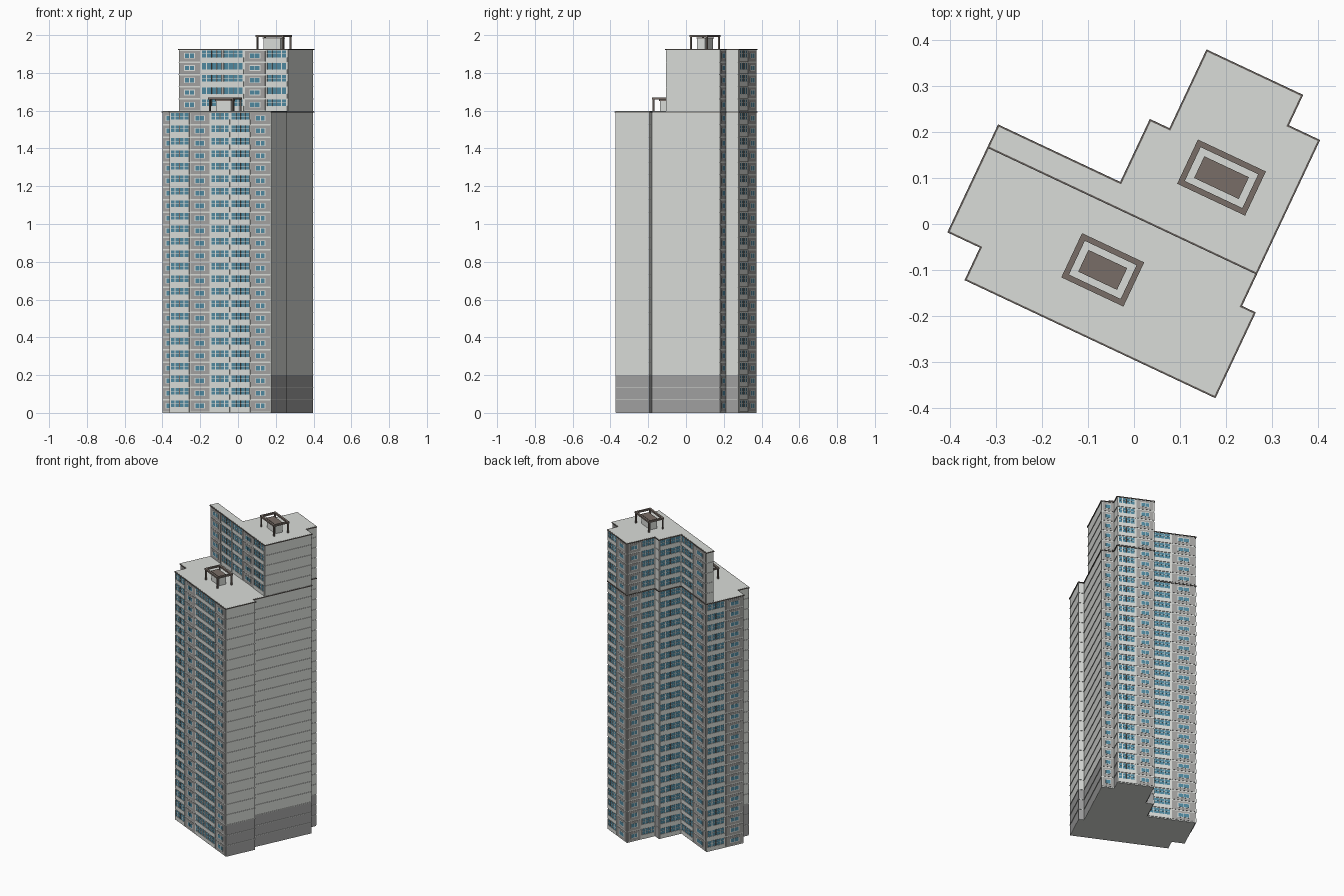
import bpy, bmesh, math
from mathutils import Vector, Matrix

if "Cube" in bpy.data.objects:
    bpy.data.objects.remove(bpy.data.objects["Cube"])

ROT = Matrix.Rotation(math.radians(-25.2), 4, 'Z')
Z_LOW, Z_TOP, Z_BASE = 1.597, 1.927, 0.2


def material(name, rgb):
    m = bpy.data.materials.new(name)
    m.diffuse_color = (*rgb, 1)
    m.use_nodes = True
    m.node_tree.nodes["Principled BSDF"].inputs["Base Color"].default_value = m.diffuse_color
    return m


LIGHT = material("light concrete", (0.70, 0.72, 0.69))
BASE = material("base grey", (0.36, 0.36, 0.36))
PANEL = material("wall panel grey", (0.37, 0.365, 0.355))
WHITE = material("window frame", (0.74, 0.75, 0.72))
GLASS = material("blue glass", (0.08, 0.25, 0.35))
DARK = material("dark coping", (0.125, 0.11, 0.10))
BROWN = material("brown metal", (0.19, 0.155, 0.135))


def finish(bm, name, mat):
    """Turn a bmesh drawn in plan axes into a rotated, coloured object."""
    bmesh.ops.recalc_face_normals(bm, faces=bm.faces)
    bm.transform(ROT)
    me = bpy.data.meshes.new(name)
    bm.to_mesh(me)
    bm.free()
    me.materials.append(mat)
    ob = bpy.data.objects.new(name, me)
    bpy.context.collection.objects.link(ob)
    return ob


def prism(name, outline, z0, z1, mat):
    bm = bmesh.new()
    face = bm.faces.new([bm.verts.new((x, y, z0)) for x, y in outline])
    new = bmesh.ops.extrude_face_region(bm, geom=[face])["geom"]
    for v in new:
        if isinstance(v, bmesh.types.BMVert):
            v.co.z = z1
    return finish(bm, name, mat)


def inset(outline, d):
    """Move every wall of a counter-clockwise right-angled plan inwards."""
    out, n = [], len(outline)
    for i in range(n):
        a, b, c = (Vector(outline[k % n]) for k in (i - 1, i, i + 1))
        t0, t1 = (b - a).normalized(), (c - b).normalized()
        out.append(b - d * (Vector((t0.y, -t0.x)) + Vector((t1.y, -t1.x))))
    return [tuple(p) for p in out]


def add_box(bm, p, t, n, s0, s1, z0, z1, d0, d1):
    """Box on a wall: s along the wall, d outwards from it."""
    v = [bm.verts.new((*(p + t * s + n * d), z))
         for z in (z0, z1) for s, d in ((s0, d0), (s1, d0), (s1, d1), (s0, d1))]
    for q in ((0, 1, 2, 3), (4, 5, 6, 7), (0, 1, 5, 4), (1, 2, 6, 5),
              (2, 3, 7, 6), (3, 0, 4, 7)):
        bm.faces.new([v[k] for k in q])


# Plan of the whole tower, and of its taller rear half
low_plan = [(0.321, -0.267), (0.321, -0.061), (0.288, -0.061), (0.288, 0.337),
            (0.213, 0.337), (0.213, 0.410), (-0.019, 0.410), (-0.019, 0.221),
            (-0.066, 0.221), (-0.066, 0.070), (-0.359, 0.070), (-0.359, -0.189),
            (-0.281, -0.189), (-0.281, -0.267)]
high_plan = [(-0.359, 0.014), (0.288, 0.014)] + low_plan[3:11]
IN = 0.005
low_core, high_core = inset(low_plan, IN), inset(high_plan, IN)

# Solid bodies, copings and roofs
prism("tower_underside", low_core, 0, 0.003, LIGHT)
prism("tower_base", low_core, 0.003, Z_BASE, BASE)
prism("tower_body", low_core, Z_BASE, Z_LOW - 0.004, LIGHT)
prism("rear_tower_body", high_core, Z_LOW - 0.004, Z_TOP - 0.004, LIGHT)
for name, plan, z in (("low_roof", low_plan, Z_LOW), ("high_roof", high_plan, Z_TOP)):
    prism(name + "_coping", plan, z - 0.006, z - 0.001, DARK)
    prism(name, inset(plan, 0.004), z - 0.005, z, LIGHT)

# Facade parts gathered by kind
parts = {"wall_panels": PANEL, "window_frames": WHITE, "window_glass": GLASS,
         "balcony_parapets": LIGHT, "balcony_posts": BROWN, "floor_seams": LIGHT}
bms = {k: bmesh.new() for k in parts}


def window_bay(p, t, n, s, w, z, h, panes):
    # grey panel with a pale joint all round, framed window in the middle
    add_box(bms["balcony_parapets"], p, t, n, s, s + w, z, z + h, 0, .001)
    add_box(bms["wall_panels"], p, t, n, s + .004, s + w - .004, z + .004, z + h - .004, 0, .003)
    fw = w * 0.5
    c = s + w / 2
    add_box(bms["window_frames"], p, t, n, c - fw / 2, c + fw / 2, z + h * .30, z + h * .76, 0, .0045)
    step = (fw - .006) / panes
    for i in range(panes):
        a = c - fw / 2 + .003 + i * step
        add_box(bms["window_glass"], p, t, n, a + .002, a + step - .002,
                z + h * .36, z + h * .70, .003, .005)


def balcony_bay(p, t, n, s, w, z, h):
    # parapet, glazing, mullions and a centre post
    add_box(bms["balcony_parapets"], p, t, n, s, s + w, z, z + h, 0, .001)
    add_box(bms["balcony_parapets"], p, t, n, s + .002, s + w - .002, z + .002, z + h * .41, 0, .005)
    add_box(bms["window_glass"], p, t, n, s + .004, s + w - .004, z + h * .41, z + h * .95, 0, .002)
    for i in range(5):
        c = s + .006 + (w - .012) * i / 4
        kind = "balcony_posts" if i == 2 else "window_frames"
        add_box(bms[kind], p, t, n, c - .0022, c + .0022, z + h * .41, z + h * .95, 0, .004)
    add_box(bms["window_frames"], p, t, n, s + .004, s + w - .004, z + h * .68, z + h * .71, 0, .0035)


def facade(a, b, bays, z0, floors, h):
    """W = window bay, B = balcony bay, s = narrow bay, - = plain wall with seams."""
    a, b = Vector(a), Vector(b)
    length = (b - a).length
    t = (b - a).normalized()
    n = Vector((t.y, -t.x))
    w = length / len(bays)
    for f in range(floors):
        z = z0 + f * h
        for i, kind in enumerate(bays):
            if kind == "B":
                balcony_bay(a, t, n, i * w, w, z, h)
            elif kind in "Ws":
                window_bay(a, t, n, i * w, w, z, h, 2 if kind == "W" else 1)
            elif f:
                add_box(bms["floor_seams"], a, t, n, 0, length, z - .002, z + .002, 0, .003)


low_bays = ["-", "-", "-", "s", "-", "BW", "WB", "-", "B", "BW", "BW", "s", "-", "BWBBW"]
high_bays = ["WBBWB", "-", "s", "-", "BW", "WB", "-", "B", "BW", "-"]
for core, bays, z0, floors, z1 in ((low_core, low_bays, 0.003, 24, Z_LOW - .006),
                                   (high_core, high_bays, Z_LOW, 5, Z_TOP - .006)):
    for i, pattern in enumerate(bays):
        facade(core[i], core[(i + 1) % len(core)], pattern, z0, floors, (z1 - z0) / floors)
for k, bm in bms.items():
    finish(bm, k, parts[k])


# Rooftop vent house under an open rectangular frame on four posts
def roof_frame(name, cx, cy, wx, wy, z0, z1):
    o, t, n = Vector((cx, cy)), Vector((1, 0)), Vector((0, 1))
    x, y, r = wx / 2, wy / 2, 0.0125
    bm = bmesh.new()
    for s in (-1, 1):
        lo, hi = sorted((s * y, s * (y - r)))
        add_box(bm, o, t, n, -x, x, z1 - .01, z1, lo, hi)
        lo, hi = sorted((s * x, s * (x - r)))
        add_box(bm, o, t, n, lo, hi, z1 - .01, z1, -y + r, y - r)
        for q in (-1, 1):
            px, py = s * (x - r / 2), q * (y - r / 2)
            add_box(bm, o, t, n, px - .004, px + .004, z0, z1 - .01, py - .004, py + .004)
    finish(bm, name + "_frame", BROWN)
    bx, by = x - .028, y - .027
    bm = bmesh.new()
    add_box(bm, o, t, n, -bx + .003, bx - .003, z0, z1 - .018, -by + .003, by - .003)
    finish(bm, name + "_house", LIGHT)
    bm = bmesh.new()
    add_box(bm, o, t, n, -bx, bx, z1 - .018, z1 - .012, -by, by)
    finish(bm, name + "_house_lid", BROWN)


roof_frame("high_vent", 0.129, 0.172, 0.163, 0.106, Z_TOP - .002, 2.0)
roof_frame("low_vent", -0.019, -0.119, 0.149, 0.106, Z_LOW - .002, 1.67)
